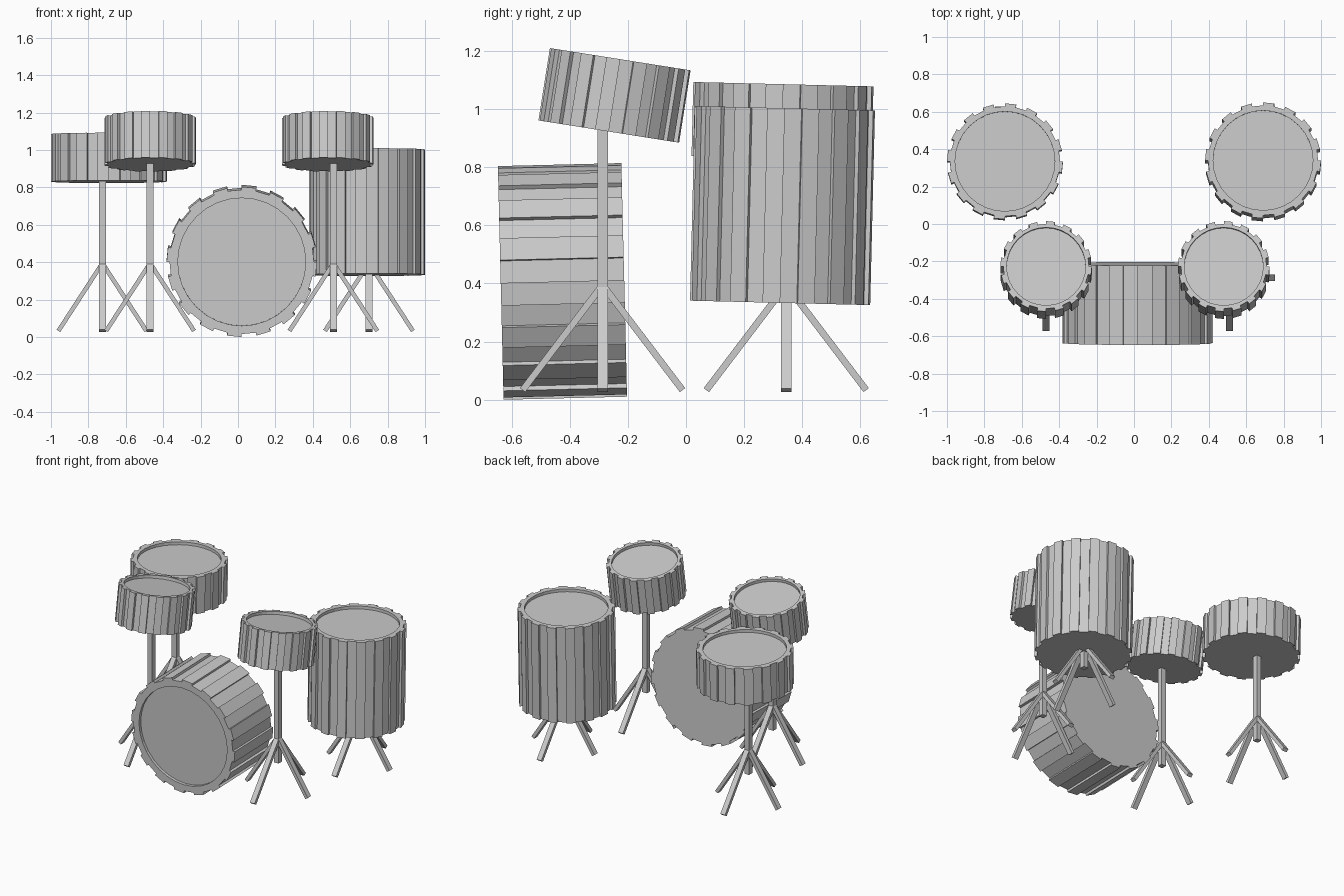
import bpy, bmesh
from math import sin, cos, pi, radians
from mathutils import Vector, Matrix

if "Cube" in bpy.data.objects:
    bpy.data.objects.remove(bpy.data.objects["Cube"])


def finish(bm, name):
    bmesh.ops.recalc_face_normals(bm, faces=bm.faces)
    mesh = bpy.data.meshes.new(name)
    bm.to_mesh(mesh)
    bm.free()
    obj = bpy.data.objects.new(name, mesh)
    bpy.context.collection.objects.link(obj)
    return obj


def drum(name, loc, radius, height, tilt, step=0.016, inner=0.86, recess=0.02):
    """Shell with 16 raised staves and a recessed head on the +z end."""
    low = radius - step
    profile = []
    for k in range(1, 32, 2):
        a, b = k * pi / 16, (k + 1) * pi / 16
        profile += [(low, a), (radius, a), (radius, b), (low, b)]
    head = [(radius * inner, a) for _, a in profile]
    bm = bmesh.new()
    half = height / 2
    rings = [[bm.verts.new((r * cos(a), r * sin(a), z)) for r, a in pts]
             for pts, z in ((profile, -half), (profile, half),
                            (head, half), (head, half - recess))]
    n = len(profile)
    for r1, r2 in zip(rings, rings[1:]):
        for i in range(n):
            j = (i + 1) % n
            bm.faces.new((r1[i], r1[j], r2[j], r2[i]))
    bm.faces.new(rings[0])
    bm.faces.new(rings[-1])
    bmesh.ops.remove_doubles(bm, verts=bm.verts, dist=0.0005)
    obj = finish(bm, name)
    obj.location = loc
    obj.rotation_euler.x = radians(tilt)
    return obj


def add_bar(bm, a, b, width, thick):
    """Box between two points; width is the horizontal side."""
    a, b = Vector(a), Vector(b)
    d = (b - a).normalized()
    side = Vector((-d.y, d.x, 0))
    side = side.normalized() if side.length > 0.01 else Vector((1, 0, 0))
    up = d.cross(side)
    rot = Matrix((side, up, d)).transposed().to_4x4()
    m = Matrix.Translation((a + b) / 2) @ rot @ Matrix.Diagonal(
        (width, thick, (b - a).length, 1))
    bmesh.ops.create_cube(bm, size=1, matrix=m)


def stand(name, x, y, top):
    """Square pole with four splayed legs."""
    bm = bmesh.new()
    add_bar(bm, (x, y, 0.22), (x, y, top), 0.036, 0.036)
    for dx, dy in ((0.235, 0), (-0.235, 0), (0, 0.275), (0, -0.275)):
        add_bar(bm, (x, y, 0.395), (x + dx, y + dy, 0.033), 0.036, 0.023)
    return finish(bm, name)


# Drums
drum("bass_drum", (0.02, -0.425, 0.407), 0.402, 0.425, 91.4, inner=0.85)
drum("left_tom", (-0.47, -0.246, 1.047), 0.245, 0.252, -9)
drum("right_tom", (0.48, -0.246, 1.047), 0.245, 0.252, -9)
drum("snare_drum", (-0.69, 0.332, 0.958), 0.31, 0.255, -1.4)
drum("floor_tom", (0.69, 0.332, 0.668), 0.31, 0.67, -1.4)

# Stands
stand("left_tom_stand", -0.47, -0.287, 0.95)
stand("right_tom_stand", 0.51, -0.287, 0.95)
stand("snare_stand", -0.725, 0.345, 0.86)
stand("floor_tom_stand", 0.70, 0.345, 0.40)
